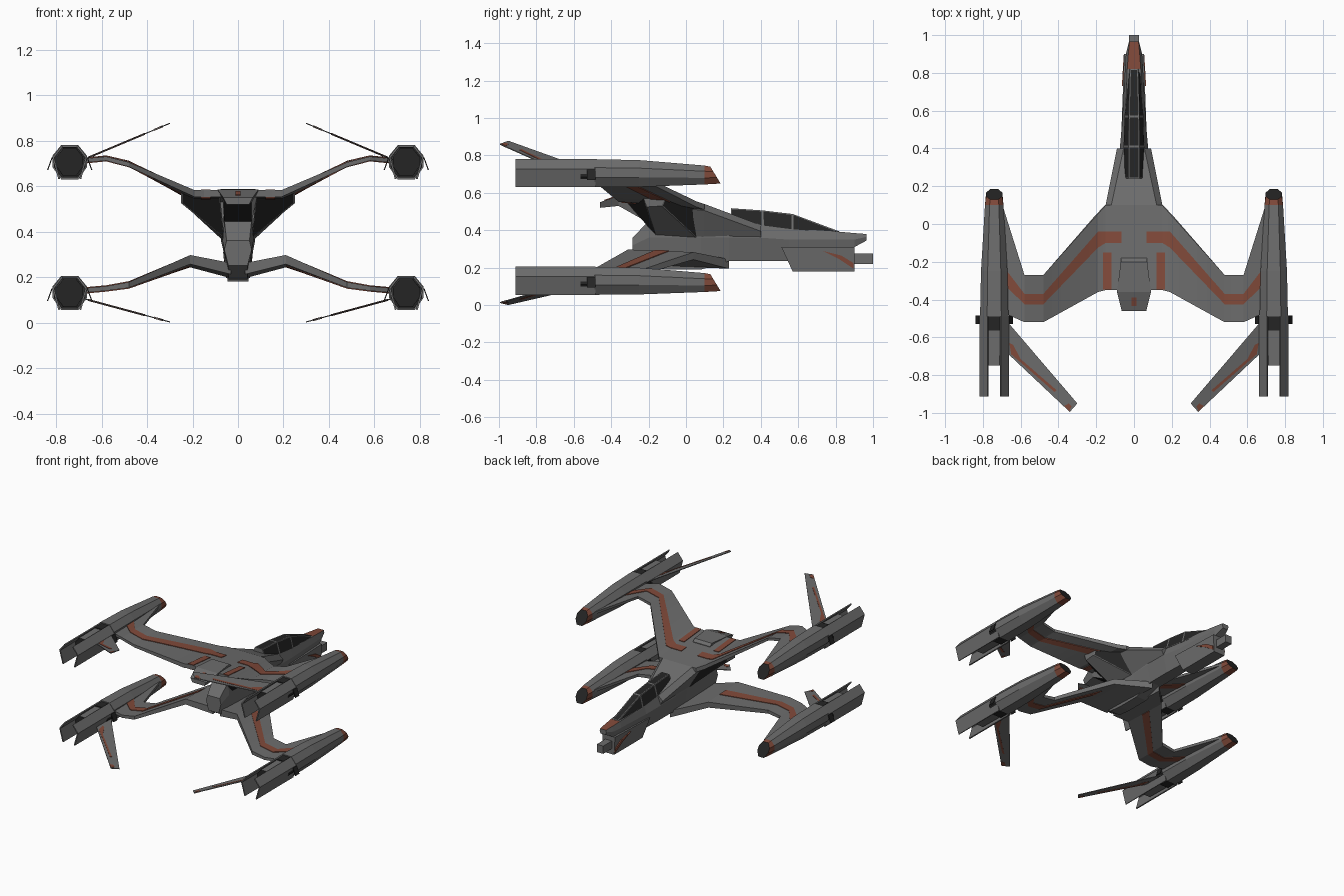
import bpy, bmesh
from mathutils import Vector

def mat(name, c):
    m = bpy.data.materials.new(name)
    m.diffuse_color = (*c, 1)
    return m

GREY, RED, DARK = 0, 1, 2
MATS = [mat("hull_grey", (0.15, 0.15, 0.15)), mat("rust_red", (0.22, 0.068, 0.042)),
        mat("near_black", (0.018, 0.018, 0.018))]

def loft(name, loops, base=GREY, rule=None, sx=1, inset=None):
    """Skin a row of equal-length loops and cap both ends.
    rule(centre, normal) gives a face colour; inset picks faces to get a dark panel."""
    bm = bmesh.new()
    rows = [[bm.verts.new((x * sx, y, z)) for x, y, z in lp] for lp in loops]
    n = len(rows[0])
    for a, b in zip(rows, rows[1:]):
        for i in range(n):
            j = (i + 1) % n
            bm.faces.new((a[i], a[j], b[j], b[i]))
    bm.faces.new(rows[0])
    bm.faces.new(rows[-1])
    bmesh.ops.recalc_face_normals(bm, faces=bm.faces)
    for f in bm.faces:
        f.material_index = base
        if rule:
            f.material_index = rule(f.calc_center_median(), f.normal)
    if inset:
        picked = [f for f in bm.faces if inset(f.calc_center_median(), f.normal)]
        bmesh.ops.inset_individual(bm, faces=picked, thickness=0.008)
        for f in picked:
            f.material_index = DARK
    me = bpy.data.meshes.new(name)
    bm.to_mesh(me)
    bm.free()
    for m in MATS:
        me.materials.append(m)
    ob = bpy.data.objects.new(name, me)
    bpy.context.collection.objects.link(ob)
    return ob

def prism(name, pts, off, base=GREY, sx=1):
    """Flat outline given a thickness along the vector off, centred on the outline."""
    o = Vector(off) / 2
    loft(name, [[Vector(p) - o for p in pts], [Vector(p) + o for p in pts]], base, None, sx)

def hexa(y, zt, wt, zm, wm, zb, wb):
    return [(wt, y, zt), (wm, y, zm), (wb, y, zb), (-wb, y, zb), (-wm, y, zm), (-wt, y, zt)]

def box(y, w, zb, zt, w2=None):
    w2 = w if w2 is None else w2
    return [(-w, y, zb), (w, y, zb), (w2, y, zt), (-w2, y, zt)]

# fuselage with red nose top
loft("fuselage", [
    hexa(0.965, 0.38, 0.024, 0.365, 0.027, 0.345, 0.02),
    hexa(0.90, 0.385, 0.03, 0.35, 0.043, 0.31, 0.035),
    hexa(0.82, 0.392, 0.036, 0.35, 0.048, 0.29, 0.037),
    hexa(0.55, 0.41, 0.045, 0.35, 0.062, 0.235, 0.04),
    hexa(0.40, 0.425, 0.05, 0.36, 0.075, 0.235, 0.045),
    hexa(0.23, 0.475, 0.06, 0.36, 0.075, 0.235, 0.045),
    hexa(0.08, 0.53, 0.06, 0.36, 0.068, 0.19, 0.042),
    hexa(-0.10, 0.55, 0.06, 0.36, 0.068, 0.19, 0.042),
    hexa(-0.20, 0.45, 0.06, 0.36, 0.068, 0.20, 0.042),
    hexa(-0.285, 0.36, 0.05, 0.32, 0.06, 0.25, 0.042)],
    rule=lambda c, n: RED if c.y > 0.82 and n.z > 0.8 else GREY)

# shoulders that widen into the upper wing
loft("shoulders", [
    hexa(0.40, 0.428, 0.055, 0.395, 0.09, 0.36, 0.07),
    hexa(0.10, 0.54, 0.12, 0.505, 0.15, 0.36, 0.065),
    hexa(-0.12, 0.55, 0.12, 0.53, 0.15, 0.37, 0.065)])

# tail block with dark sloping exhaust below
loft("tail_block", [box(-0.18, 0.06, 0.45, 0.57, 0.07), box(-0.20, 0.06, 0.44, 0.587, 0.07),
                    box(-0.36, 0.06, 0.53, 0.585, 0.09), box(-0.46, 0.05, 0.52, 0.55, 0.065)],
     rule=lambda c, n: DARK if n.z < -0.3 and n.y < -0.3 else GREY)
prism("tail_mark", [(-0.012, -0.39, 0.5745), (0.012, -0.39, 0.5745),
                    (0.012, -0.435, 0.559), (-0.012, -0.435, 0.559)], (0, 0, 0.009), RED)

# canopy with dark inset panes
loft("canopy", [box(0.82, 0.034, 0.38, 0.394, 0.022), box(0.57, 0.05, 0.40, 0.487, 0.028),
                box(0.41, 0.055, 0.42, 0.506, 0.03), box(0.24, 0.055, 0.46, 0.518, 0.03)],
     inset=lambda c, n: n.z > -0.2 and abs(n.y) < 0.9)

# chin gun
loft("gun_housing", [[(-0.045, 0.9, 0.18), (0.045, 0.9, 0.18), (0.052, 0.9, 0.31), (-0.052, 0.9, 0.31)],
                     [(-0.045, 0.57, 0.18), (0.045, 0.57, 0.18), (0.066, 0.51, 0.31), (-0.066, 0.51, 0.31)]])
loft("gun_barrel", [box(0.88, 0.026, 0.22, 0.277), box(1.0, 0.026, 0.22, 0.277)])

# wing stations: x, leading y, trailing y, leading top z, trailing top z, thickness
UPPER = [(0, 0.1, -0.35, 0.54, 0.582, 0.03), (0.15, 0.1, -0.35, 0.54, 0.582, 0.03),
         (0.19, 0.055, -0.36, 0.555, 0.582, 0.03), (0.48, -0.27, -0.52, 0.71, 0.705, 0.02),
         (0.58, -0.27, -0.52, 0.732, 0.73, 0.018), (0.69, 0.08, -0.47, 0.72, 0.72, 0.018)]
LOWER = [(0.03, 0.23, -0.25, 0.245, 0.262, 0.05), (0.21, 0.04, -0.31, 0.283, 0.297, 0.04),
         (0.48, -0.27, -0.52, 0.178, 0.178, 0.025), (0.58, -0.27, -0.52, 0.16, 0.16, 0.02),
         (0.69, 0.08, -0.47, 0.15, 0.15, 0.02)]

def lerp_row(rows, x):
    for a, b in zip(rows, rows[1:]):
        if x <= b[0] + 1e-6:
            t = (x - a[0]) / (b[0] - a[0])
            return [p + (q - p) * t for p, q in zip(a, b)]
    return list(rows[-1])

def strip(name, wing, cols, grow, base, sx):
    """Slab following the wing surface between column edges (x, front y, back y)."""
    loops = []
    for a, b in zip(cols, cols[1:]):
        for k in range(7):
            if k == 0 and loops:
                continue
            x, y0, y1 = [p + (q - p) * k / 6 for p, q in zip(a, b)]
            _, l, t, zl, zt, th = lerp_row(wing, x)
            za, zb = [zl + (zt - zl) * (y - l) / (t - l) for y in (y0, y1)]
            loops.append([(x, y0, za + grow), (x, y1, zb + grow),
                          (x, y1, zb - th - grow), (x, y0, za - th - grow)])
    loft(name, loops, base, None, sx)

BEND = [(0.48, -0.37, -0.425), (0.58, -0.37, -0.425), (0.672, -0.25, -0.335)]
for sx, side in ((1, "right"), (-1, "left")):
    # wings and their stripes
    for wing, lv in ((UPPER, "upper"), (LOWER, "lower")):
        strip(f"{lv}_wing_{side}", wing, [r[:3] for r in wing], 0, GREY, sx)
    strip(f"upper_stripe_{side}", UPPER, [(0.065, -0.04, -0.1), (0.15, -0.04, -0.1),
                                          (0.19, -0.04, -0.125)] + BEND, 0.004, RED, sx)
    strip(f"root_bar_{side}", UPPER, [(0.12, -0.15, -0.348), (0.163, -0.15, -0.348)], 0.004, RED, sx)
    strip(f"lower_stripe_{side}", LOWER, [(0.21, -0.09, -0.165)] + BEND, 0.004, RED, sx)

    # air intake under the upper wing, dark at both ends
    loft(f"intake_{side}", [
        [(0.12, 0.1, 0.525), (0.25, -0.11, 0.575), (0.25, -0.13, 0.53), (0.06, 0.06, 0.355)],
        [(0.08, -0.33, 0.565), (0.25, -0.23, 0.58), (0.25, -0.21, 0.525), (0.06, -0.16, 0.37)]],
        sx=sx, inset=lambda c, n: abs(n.y) > 0.45 and n.z < 0.75)

    # red mark on the gun housing
    prism(f"gun_mark_{side}", [(0.0595, 0.73, 0.29), (0.054, 0.83, 0.265), (0.05, 0.895, 0.225),
                               (0.048, 0.895, 0.195), (0.052, 0.82, 0.245)], (0.009, 0, 0), RED, sx)

    for zc, lv, slope, z0 in ((0.705, "upper", 0.42, 0.725), (0.13, "lower", -0.27, 0.1)):
        cx = 0.74

        def ring(y, w, zt, zb, ytop=None):
            h, m = (zt - zb) / 2, zc + (zt + zb) / 2
            yt = y if ytop is None else ytop
            prof = [(0.5, 1), (1, 0.4), (1, -0.3), (0.5, -1), (-0.5, -1), (-1, -0.3), (-1, 0.4), (-0.5, 1)]
            return [(cx + w * a, y + (yt - y) * (b + 1) / 2, m + h * b) for a, b in prof]

        # engine body with red nose band and dark slanted tip
        loft(f"{lv}_engine_{side}", [
            ring(-0.49, 0.075, 0.075, -0.075), ring(-0.25, 0.07, 0.07, -0.073),
            ring(0.1, 0.049, 0.041, -0.06), ring(0.185, 0.043, 0.035, -0.055, 0.13)],
            rule=lambda c, n: RED if 0.1 < c.y < 0.15 and n.y < 0.6 else DARK if n.y > 0.6 else GREY, sx=sx)
        # dark collar, core and exhaust
        loft(f"{lv}_collar_{side}", [ring(-0.48, 0.07, 0.068, -0.068), ring(-0.565, 0.07, 0.068, -0.068)],
             DARK, None, sx)
        loft(f"{lv}_core_{side}", [ring(-0.55, 0.06, 0.062, -0.062), ring(-0.75, 0.058, 0.06, -0.06)],
             rule=lambda c, n: DARK if n.y < -0.9 else GREY, sx=sx)
        # angled shells either side of the exhaust
        for k in (1, -1):
            sec = [(0.035, 0.075), (0.077, 0.022), (0.05, -0.075),
                   (0.042, -0.073), (0.068, 0.02), (0.03, 0.068)]
            loft(f"{lv}_shell_{side}", [[(cx + k * a, y, zc + b) for a, b in sec] for y in (-0.485, -0.912)],
                 sx=sx)
            # small dark side flap
            loft(f"{lv}_flap_{side}", [[(cx + k * a, y, zc + b) for a, b in
                 ((0.075, 0.02), (0.08, 0.02), (0.1, -0.035), (0.095, -0.035))] for y in (-0.485, -0.53)],
                 DARK, None, sx)

        # swept tail fin with red edge line and tip
        def fin(pts):
            return [(x, y, z0 + (0.66 - x) * slope) for x, y in pts]
        prism(f"{lv}_fin_{side}", fin([(0.685, -0.50), (0.30, -0.95), (0.34, -0.995), (0.685, -0.67)]),
              (0, 0, 0.005), GREY, sx)
        prism(f"{lv}_fin_line_{side}", fin([(0.66, -0.63), (0.64, -0.64), (0.60, -0.715), (0.41, -0.88),
                                            (0.42, -0.89), (0.65, -0.69)]), (0, 0, 0.009), RED, sx)
        prism(f"{lv}_fin_tip_{side}", fin([(0.345, -0.95), (0.33, -0.965), (0.342, -0.99), (0.37, -0.963)]),
              (0, 0, 0.009), RED, sx)
